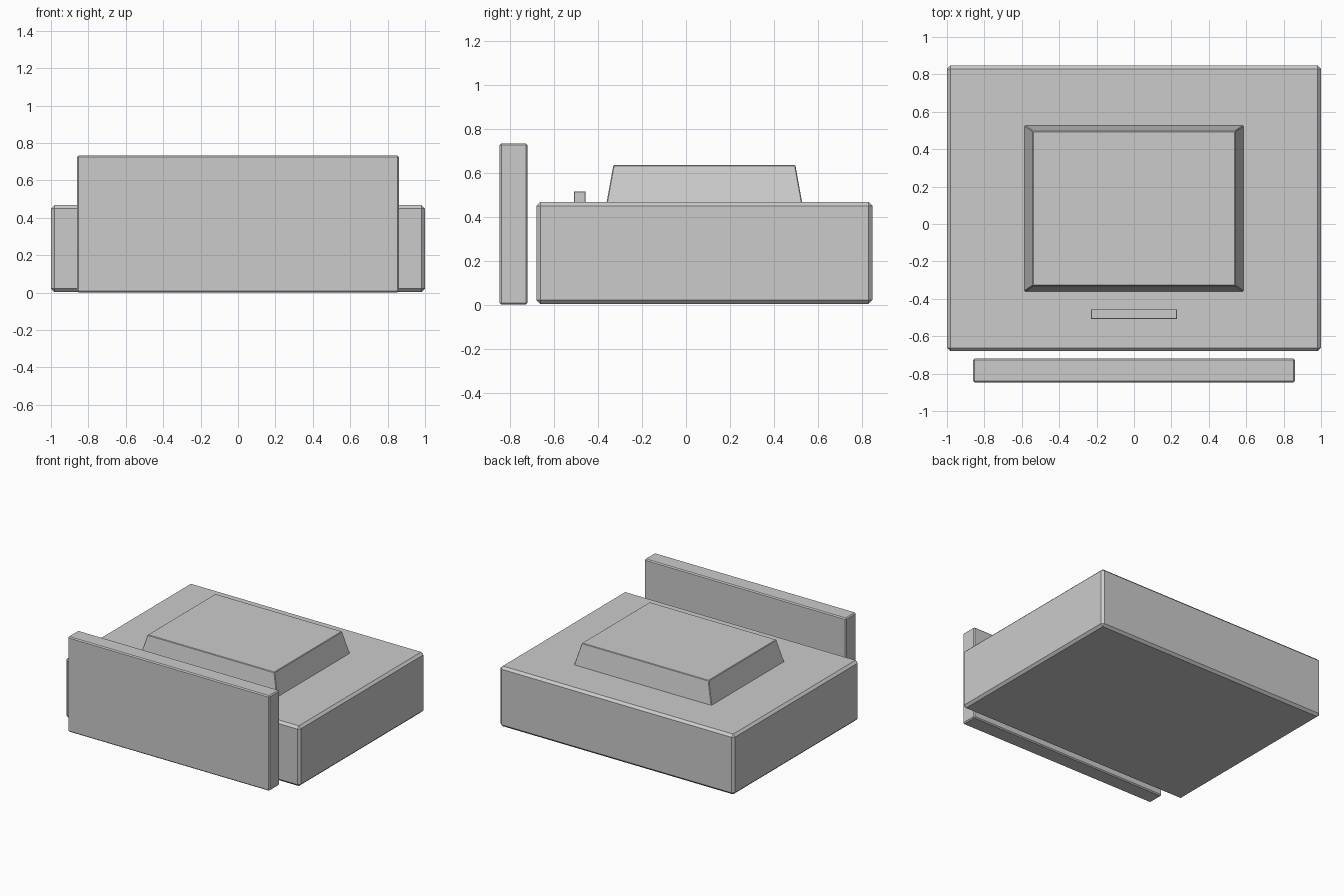
import bpy, bmesh
from mathutils import Vector

if "Cube" in bpy.data.objects:
    bpy.data.objects.remove(bpy.data.objects["Cube"])


def block(name, x, y, z, chamfer=0.0, inset=(0.0, 0.0)):
    """Box spanning the given ranges; inset tapers the top in x and y."""
    lo, hi = Vector((x[0], y[0], z[0])), Vector((x[1], y[1], z[1]))
    size, mid = hi - lo, (lo + hi) / 2
    bm = bmesh.new()
    bmesh.ops.create_cube(bm, size=1)
    for v in bm.verts:
        top = v.co.z > 0
        v.co = Vector(a * b for a, b in zip(v.co, size))
        if top:
            v.co.x -= inset[0] * (1 if v.co.x > 0 else -1)
            v.co.y -= inset[1] * (1 if v.co.y > 0 else -1)
    if chamfer:
        bmesh.ops.bevel(bm, geom=bm.edges[:], offset=chamfer, segments=1,
                        affect='EDGES', profile=0.5)
    mesh = bpy.data.meshes.new(name)
    bm.to_mesh(mesh)
    bm.free()
    obj = bpy.data.objects.new(name, mesh)
    obj.location = mid
    bpy.context.collection.objects.link(obj)
    return obj


# Main body with chamfered edges
block("main_body", (-1, 1), (-0.68, 0.847), (0.003, 0.467), 0.018)

# Tapered raised block on top
block("raised_top", (-0.587, 0.587), (-0.361, 0.528), (0.463, 0.635), 0.004,
      inset=(0.046, 0.031))

# Small bar in front of the raised block
block("top_bar", (-0.23, 0.23), (-0.508, -0.456), (0.463, 0.515), 0.002)

# Upright panel standing clear of the front
block("front_panel", (-0.86, 0.86), (-0.847, -0.72), (0, 0.733), 0.008)
